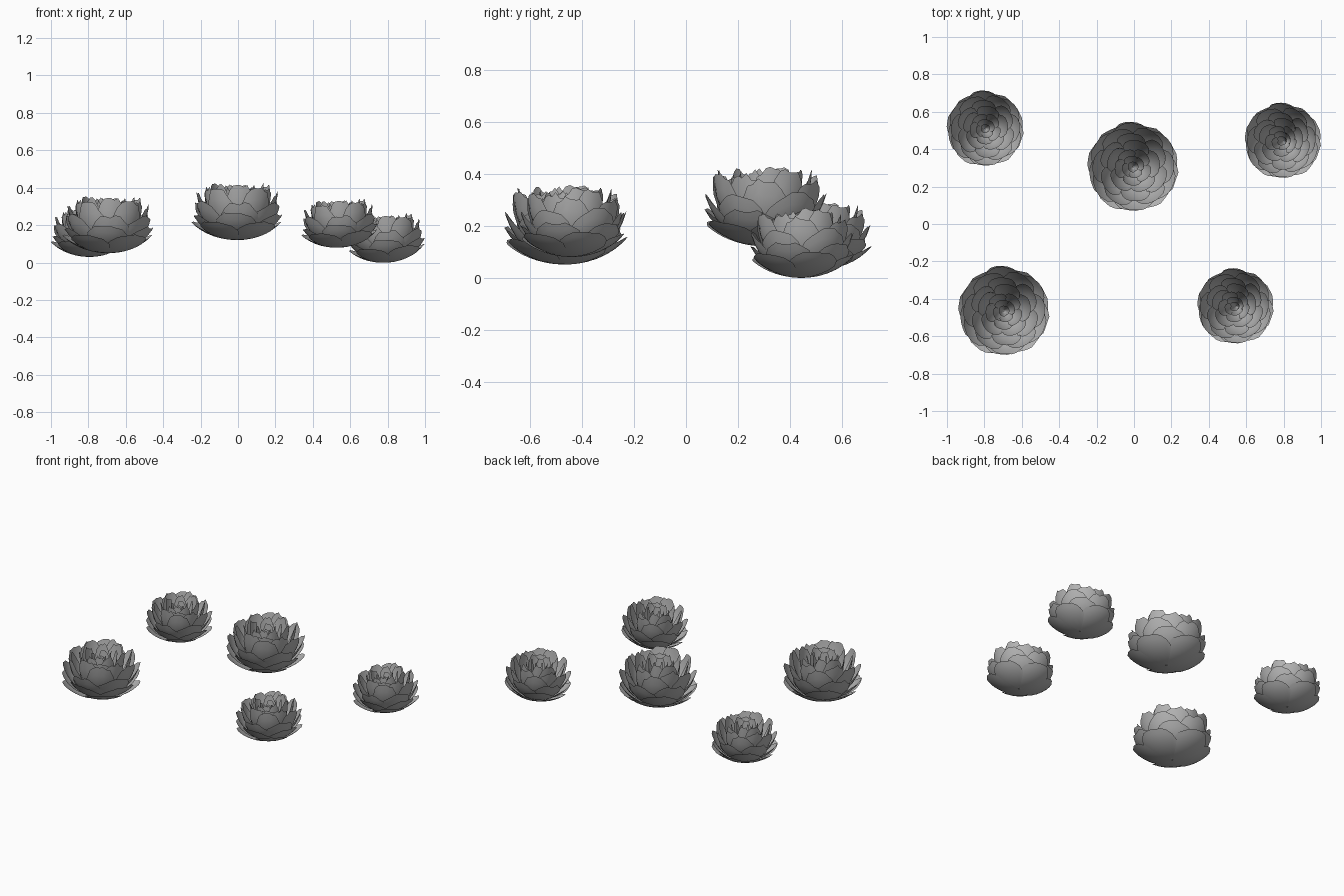
import bpy, bmesh, math, random
from mathutils import Vector

cube = bpy.data.objects.get("Cube")
if cube:
    bpy.data.objects.remove(cube, do_unlink=True)

random.seed(4)

mat = bpy.data.materials.new("petal grey")
mat.use_nodes = True
GREY = (0.45, 0.45, 0.45, 1)
mat.diffuse_color = GREY
mat.node_tree.nodes["Principled BSDF"].inputs["Base Color"].default_value = GREY

# Petal rings, outside in: count, tip radius, tip height, curl angle, half width, turn
RINGS = [
    (5, 1.00, 0.40, 55, 44, 18),
    (5, 0.98, 0.56, 62, 42, 54),
    (6, 0.95, 0.80, 72, 38, 30),
    (6, 0.88, 1.06, 82, 33, 0),
    (6, 0.75, 1.14, 84, 34, 32),
    (5, 0.58, 1.15, 84, 40, 10),
    (5, 0.41, 1.13, 86, 42, 45),
    (4, 0.25, 1.10, 88, 52, 20),
    (3, 0.12, 1.04, 95, 66, 0),
]
ACROSS, ALONG = 10, 7


def add_petal(bm, radius, height, curl, half, turn):
    """Cupped petal with a rounded, slightly ragged tip."""
    curl, half, turn = map(math.radians, (curl, half, turn))
    grid = []
    for i in range(ACROSS + 1):
        u = 2 * i / ACROSS - 1
        reach = 1 - 0.32 * abs(u) ** 3 + random.uniform(-0.035, 0.02)
        column = []
        for j in range(ALONG + 1):
            v = 0.04 + 0.96 * reach * j / ALONG
            a = curl * v
            r = radius * math.sin(a) / math.sin(curl)
            r *= 1 + 0.035 * u - 0.03 * u * u
            z = height * (1 - math.cos(a)) / (1 - math.cos(curl))
            t = turn + u * half * (1 - 0.12 * v * v)
            column.append(bm.verts.new((r * math.cos(t), r * math.sin(t), z)))
        grid.append(column)
    for left, right in zip(grid, grid[1:]):
        for j in range(ALONG):
            bm.faces.new((left[j], left[j + 1], right[j + 1], right[j]))


# One bloom shared by every flower
bm = bmesh.new()
for count, radius, height, curl, half, turn in RINGS:
    for k in range(count):
        add_petal(bm, radius * random.uniform(0.97, 1.02),
                  height * random.uniform(0.94, 1.04), curl, half,
                  turn + 360 * k / count + random.uniform(-4, 4))
for face in bm.faces:
    face.smooth = True
mesh = bpy.data.meshes.new("bloom")
bm.to_mesh(mesh)
bm.free()
mesh.materials.append(mat)

# Name, base position, size, lean in degrees
FLOWERS = [
    ("flower_back_right", (-0.795, 0.51, 0.03), 0.207, 0),
    ("flower_front_right", (-0.695, -0.465, 0.05), 0.245, 0),
    ("flower_centre", (-0.005, 0.305, 0.12), 0.245, 0),
    ("flower_front_left", (0.55, -0.44, 0.08), 0.207, -4),
    ("flower_back_left", (0.805, 0.445, 0.0), 0.207, -5),
]
for name, place, size, lean in FLOWERS:
    flower = bpy.data.objects.new(name, mesh)
    flower.location = Vector(place)
    flower.scale = (size, size, size * 1.03)
    flower.rotation_euler.y = math.radians(lean)
    bpy.context.collection.objects.link(flower)
